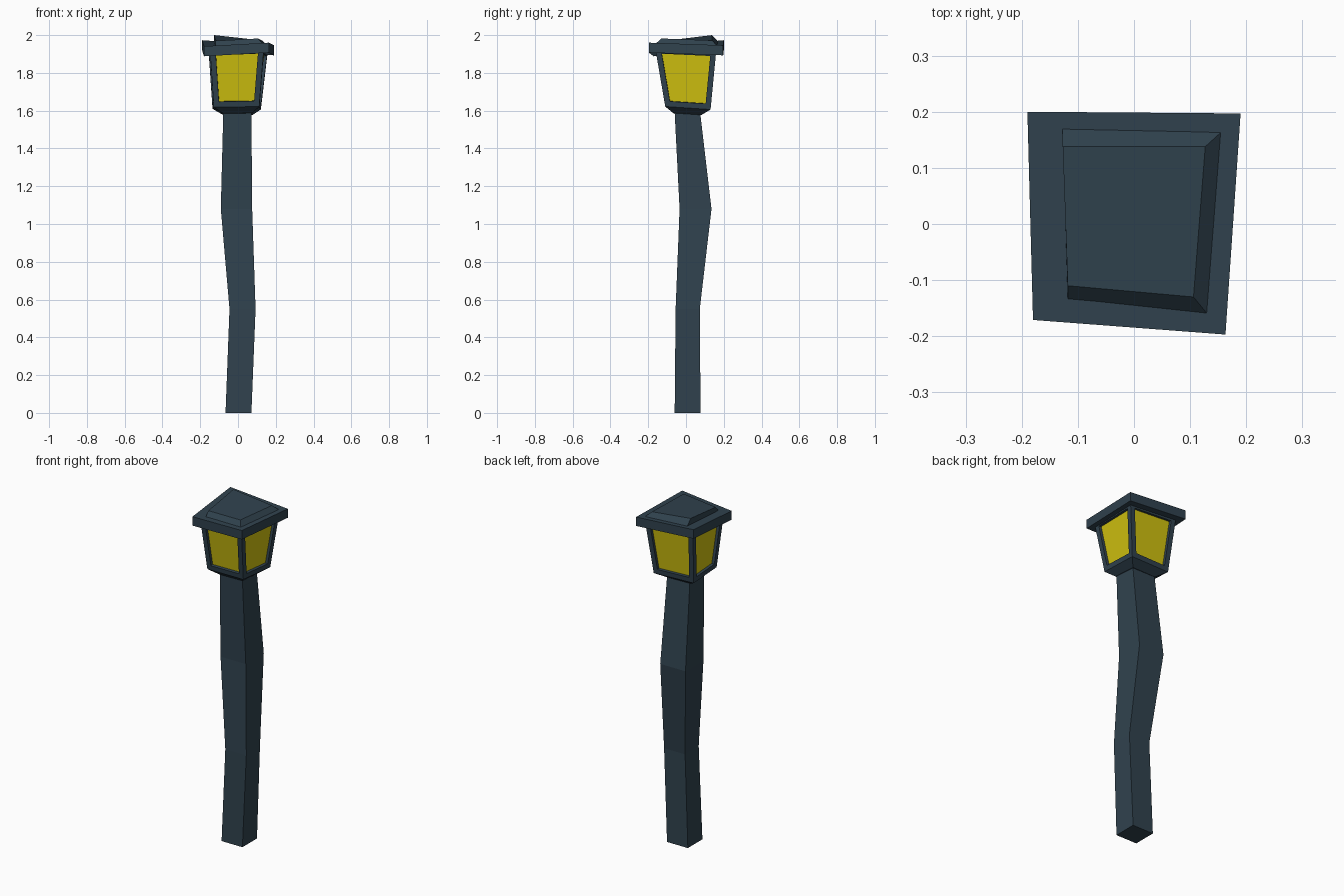
import bpy, bmesh

if "Cube" in bpy.data.objects:
    bpy.data.objects.remove(bpy.data.objects["Cube"])


def material(name, rgb):
    m = bpy.data.materials.new(name)
    m.diffuse_color = (*rgb, 1)
    m.use_nodes = True
    m.node_tree.nodes["Principled BSDF"].inputs["Base Color"].default_value = m.diffuse_color
    return m


iron = material("dark_iron", (0.03, 0.055, 0.077))
glass = material("yellow_glass", (0.65, 0.55, 0.005))


def box_ring(x0, x1, y0, y1, z):
    return [(x0, y0, z), (x1, y0, z), (x1, y1, z), (x0, y1, z)]


def loft(name, rings, panes=False):
    """Four-sided capped loft; ring order is FL, FR, BR, BL."""
    bm = bmesh.new()
    vs = [[bm.verts.new(p) for p in r] for r in rings]
    bm.faces.new(vs[0][::-1])
    bm.faces.new(vs[-1])
    sides = []
    for a, b in zip(vs, vs[1:]):
        for i in range(4):
            j = (i + 1) % 4
            sides.append(bm.faces.new((a[i], a[j], b[j], b[i])))
    bm.normal_update()
    if panes:
        # recessed glass in each side of the cage
        bmesh.ops.inset_individual(bm, faces=sides, thickness=0.029, use_even_offset=True)
        for f in sides:
            r = bmesh.ops.extrude_discrete_faces(bm, faces=[f])
            pane = r["faces"][0]
            pane.normal_update()
            bmesh.ops.translate(bm, verts=pane.verts, vec=pane.normal * -0.016)
            pane.material_index = 1
    bmesh.ops.recalc_face_normals(bm, faces=bm.faces)
    me = bpy.data.meshes.new(name)
    bm.to_mesh(me)
    bm.free()
    me.materials.append(iron)
    me.materials.append(glass)
    ob = bpy.data.objects.new(name, me)
    bpy.context.collection.objects.link(ob)
    return ob


# crooked square post
loft("post", [
    box_ring(-0.066, 0.071, -0.06, 0.077, 0),
    box_ring(-0.045, 0.093, -0.055, 0.073, 0.55),
    box_ring(-0.091, 0.075, -0.034, 0.135, 1.08),
    box_ring(-0.078, 0.071, -0.06, 0.075, 1.59),
])

# flared collar under the lantern
cage_base = [(-0.128, -0.105, 1.618), (0.112, -0.11, 1.622),
             (0.121, 0.13, 1.606), (-0.135, 0.12, 1.61)]
loft("collar", [
    [(-0.078, -0.065, 1.585), (0.074, -0.065, 1.587),
     (0.076, 0.082, 1.577), (-0.08, 0.078, 1.578)],
    cage_base,
])

# lantern cage with four panes
loft("lantern_cage", [
    cage_base,
    [(-0.148, -0.143, 1.92), (0.137, -0.163, 1.932),
     (0.158, 0.16, 1.917), (-0.157, 0.16, 1.935)],
], panes=True)

# tilted roof eave slab
eave = [(-0.18, -0.171, 1.888), (0.163, -0.197, 1.907),
        (0.19, 0.197, 1.893), (-0.19, 0.2, 1.92)]
loft("roof_eave", [eave, [(x, y, z + 0.053) for x, y, z in eave]])

# chamfered roof cap, upright on its left side
loft("roof_cap", [
    [(-0.118, -0.14, 1.935), (0.133, -0.163, 1.953),
     (0.16, 0.168, 1.94), (-0.127, 0.17, 1.965)],
    [(-0.118, -0.11, 1.97), (0.106, -0.13, 1.982),
     (0.127, 0.138, 1.972), (-0.127, 0.138, 2.0)],
])
